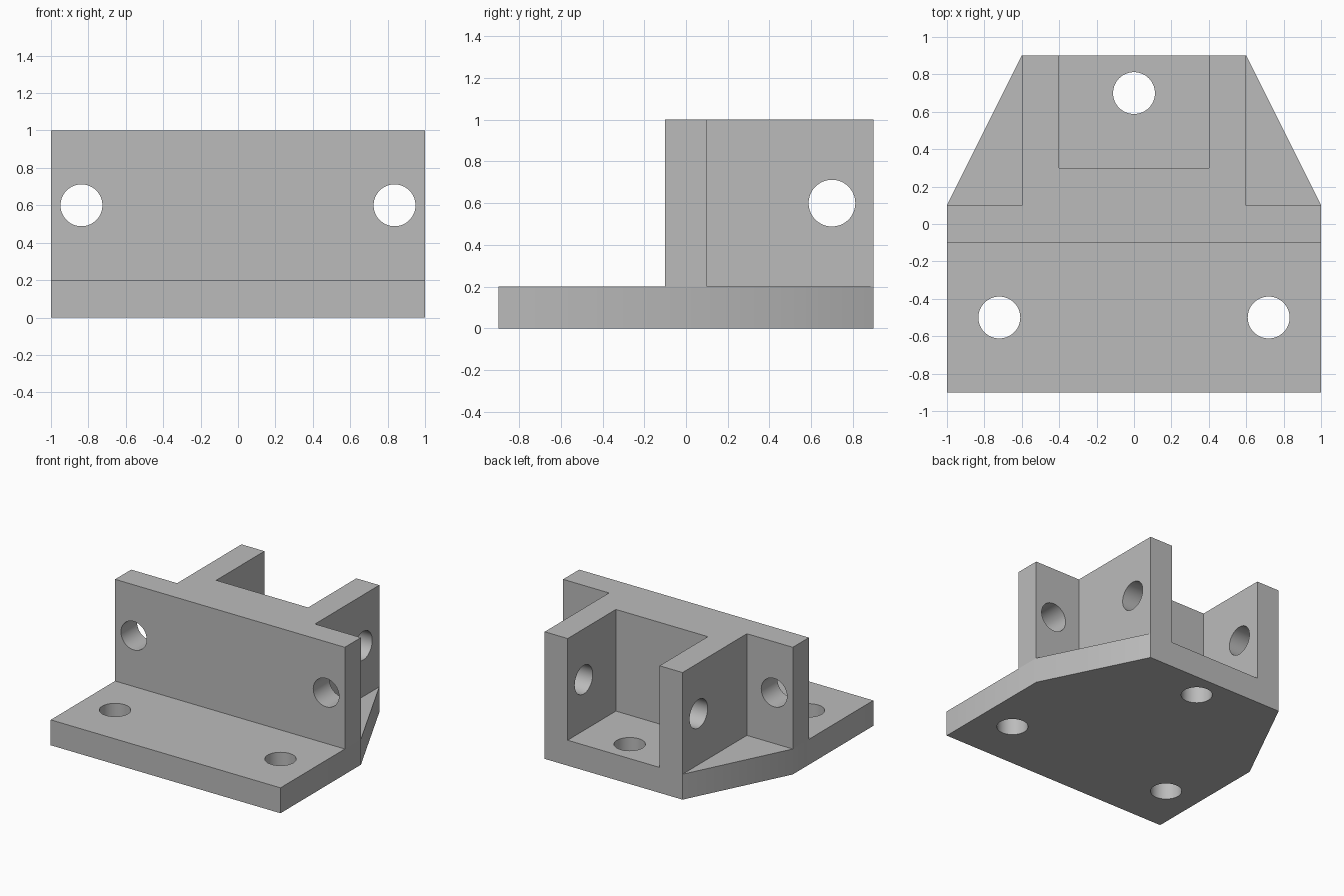
import bpy, bmesh, math
from mathutils import Matrix, Vector

cube = bpy.data.objects.get("Cube")
if cube:
    bpy.data.objects.remove(cube, do_unlink=True)

grey = bpy.data.materials.new("plain_grey")
grey.use_nodes = True
colour = (0.5, 0.5, 0.5, 1)
grey.diffuse_color = colour
grey.node_tree.nodes["Principled BSDF"].inputs["Base Color"].default_value = colour

HOLE_RADIUS = 0.112


def link(name, bm):
    mesh = bpy.data.meshes.new(name)
    bmesh.ops.recalc_face_normals(bm, faces=bm.faces)
    bm.to_mesh(mesh)
    bm.free()
    mesh.materials.append(grey)
    obj = bpy.data.objects.new(name, mesh)
    bpy.context.collection.objects.link(obj)
    return obj


def mirrored_prism(name, half, z0, z1):
    """Extrude a plan outline given by its right half, front to back."""
    outline = half + [(-x, y) for x, y in reversed(half)]
    bm = bmesh.new()
    face = bm.faces.new([bm.verts.new((x, y, z0)) for x, y in outline])
    top = bmesh.ops.extrude_face_region(bm, geom=[face])["geom"]
    verts = [v for v in top if isinstance(v, bmesh.types.BMVert)]
    bmesh.ops.translate(bm, verts=verts, vec=(0, 0, z1 - z0))
    return link(name, bm)


def drill(obj, centre, axis, length):
    """Cut a round hole along an axis."""
    turn = Vector(axis).to_track_quat("Z", "Y").to_matrix().to_4x4()
    bm = bmesh.new()
    bmesh.ops.create_cone(bm, cap_ends=True, segments=64, radius1=HOLE_RADIUS,
                          radius2=HOLE_RADIUS, depth=length,
                          matrix=Matrix.Translation(centre) @ turn)
    cutter = link("hole_cutter", bm)
    cutter.hide_render = True
    mod = obj.modifiers.new("hole", "BOOLEAN")
    mod.operation, mod.solver, mod.object = "DIFFERENCE", "EXACT", cutter
    bpy.context.view_layer.objects.active = obj
    bpy.ops.object.modifier_apply(modifier=mod.name)
    bpy.data.objects.remove(cutter, do_unlink=True)


# Base plate with tapered rear corners
base = mirrored_prism("base_plate", [(1, -0.9), (1, 0.1), (0.6, 0.9)], 0, 0.2)
for x, y in ((-0.72, -0.5), (0.72, -0.5), (0, 0.7)):
    drill(base, (x, y, 0.1), (0, 0, 1), 0.6)

# Upright wall with a thick middle and two rear flanges
wall = mirrored_prism("upright_bracket", [
    (1, -0.1), (1, 0.1), (0.6, 0.1), (0.6, 0.9), (0.4, 0.9), (0.4, 0.3)], 0.2, 1)
for side in (-1, 1):
    drill(wall, (side * 0.837, 0, 0.6), (0, 1, 0), 0.4)
    drill(wall, (side * 0.5, 0.7, 0.6), (1, 0, 0), 0.4)

# Smooth hole walls, crisp edges
for obj in (base, wall):
    bpy.ops.object.select_all(action="DESELECT")
    obj.select_set(True)
    bpy.context.view_layer.objects.active = obj
    bpy.ops.object.shade_smooth_by_angle(angle=math.radians(30))
